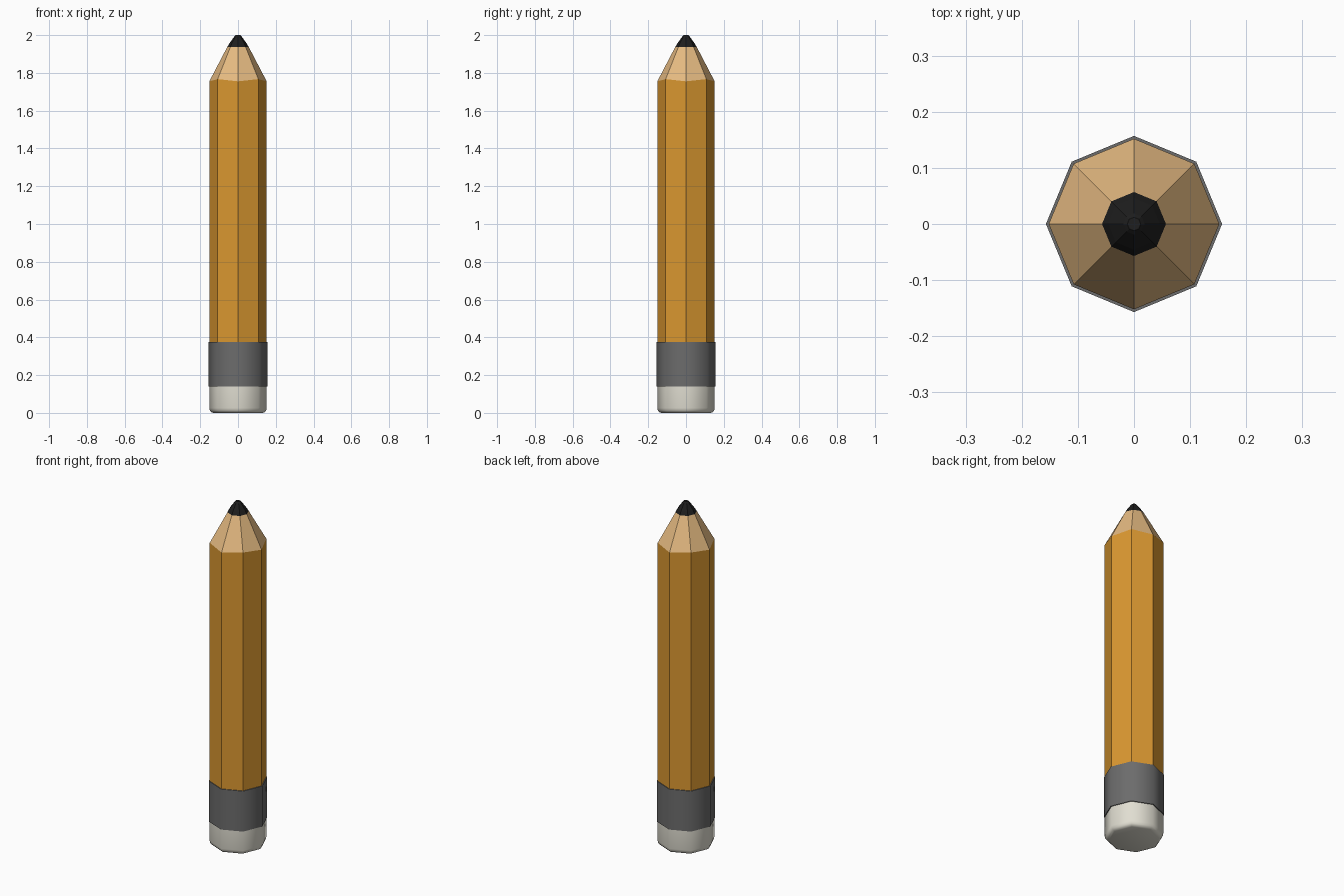
import bpy, bmesh, math

if "Cube" in bpy.data.objects:
    bpy.data.objects.remove(bpy.data.objects["Cube"])

SIDES = 8


def material(name, rgb):
    m = bpy.data.materials.new(name)
    m.diffuse_color = (*rgb, 1)
    m.use_nodes = True
    m.node_tree.nodes["Principled BSDF"].inputs["Base Color"].default_value = m.diffuse_color
    return m


def loft(name, profile, mat, smooth=False, zigzag=None):
    """Eight-sided solid from (radius, z) rings; zigzag = {ring index: lift of odd corners}."""
    zigzag = zigzag or {}
    bm = bmesh.new()
    rings = []
    for k, (r, z) in enumerate(profile):
        ring = []
        for i in range(SIDES):
            a = 2 * math.pi * i / SIDES
            lift = zigzag.get(k, 0) * (i % 2)
            ring.append(bm.verts.new((r * math.cos(a), r * math.sin(a), z + lift)))
        rings.append(ring)
    for lo, hi in zip(rings, rings[1:]):
        for i in range(SIDES):
            j = (i + 1) % SIDES
            bm.faces.new((lo[i], lo[j], hi[j], hi[i]))
    bm.faces.new(rings[0][::-1])
    bm.faces.new(rings[-1])
    bmesh.ops.recalc_face_normals(bm, faces=bm.faces)
    me = bpy.data.meshes.new(name)
    bm.to_mesh(me)
    bm.free()
    me.materials.append(mat)
    ob = bpy.data.objects.new(name, me)
    bpy.context.collection.objects.link(ob)
    if smooth:
        bpy.ops.object.select_all(action='DESELECT')
        ob.select_set(True)
        bpy.context.view_layer.objects.active = ob
        bpy.ops.object.shade_smooth_by_angle(angle=math.radians(50))
    return ob


orange = material("orange paint", (0.70, 0.31, 0.03))
wood = material("bare wood", (0.78, 0.49, 0.22))
black = material("graphite black", (0.013, 0.013, 0.013))
grey = material("metal grey", (0.15, 0.15, 0.15))
white = material("eraser white", (0.75, 0.73, 0.64))

# Eraser with rounded lower edge
loft("eraser", [(0.130, 0), (0.141, 0.004), (0.149, 0.012), (0.152, 0.026), (0.152, 0.14)],
     white, smooth=True)

# Metal band
loft("metal_band", [(0.157, 0.14), (0.157, 0.376)], grey, smooth=True)

# Painted shaft, upper edge slightly scalloped
loft("shaft", [(0.152, 0.376), (0.152, 1.755)], orange, zigzag={1: 0.012})

# Sharpened wood cone
loft("wood_cone", [(0.152, 1.755), (0.057, 1.937)], wood, zigzag={0: 0.012})

# Graphite tip
loft("graphite_tip", [(0.057, 1.937), (0.046, 1.956), (0.019, 1.993), (0.012, 2.0)], black)
